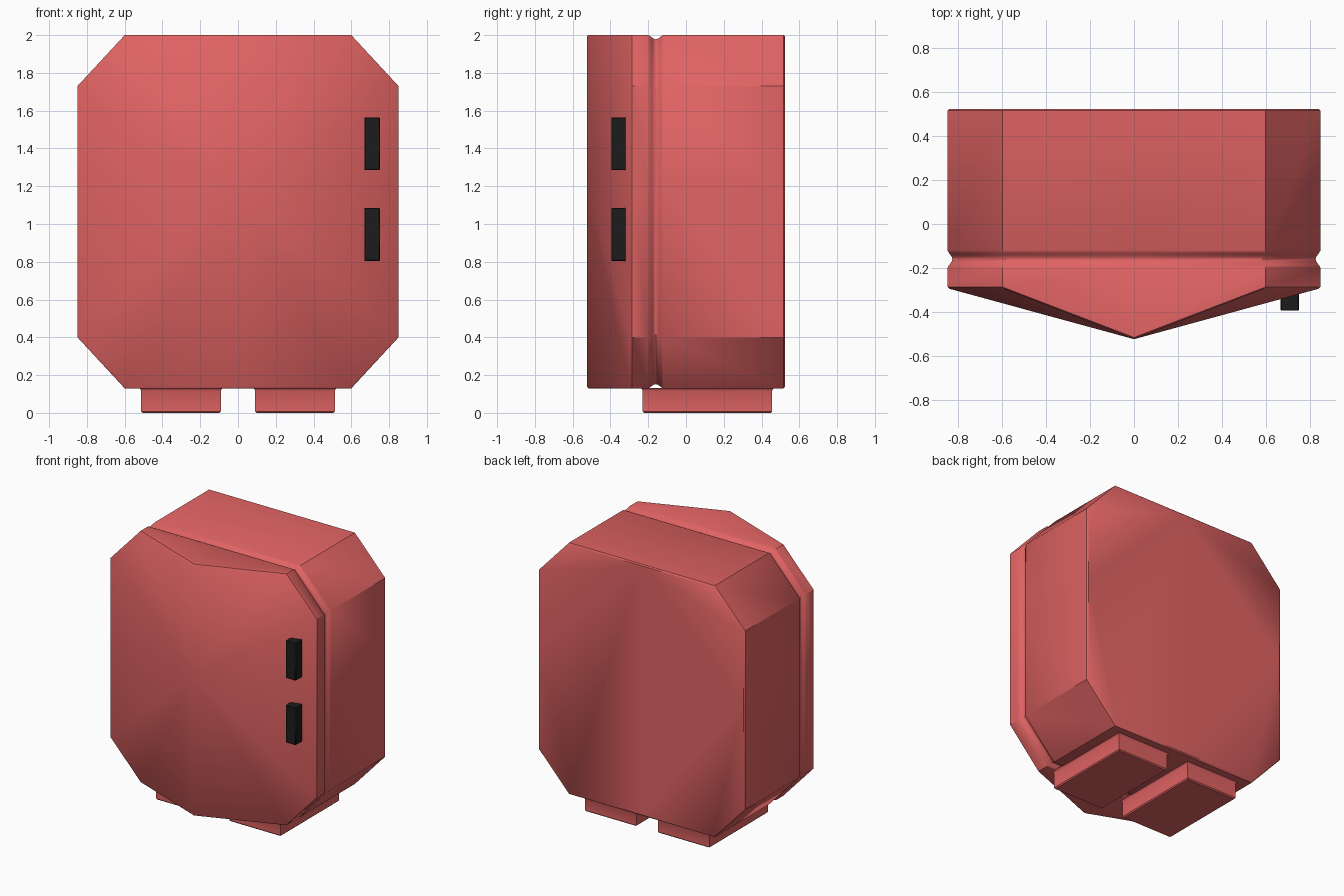
import bpy, bmesh
from math import radians, sin, pi

if "Cube" in bpy.data.objects:
    bpy.data.objects.remove(bpy.data.objects["Cube"])


def material(name, rgb):
    m = bpy.data.materials.new(name)
    m.diffuse_color = (*rgb, 1)
    m.use_nodes = True
    m.node_tree.nodes["Principled BSDF"].inputs["Base Color"].default_value = m.diffuse_color
    return m


red = material("red", (0.75, 0.125, 0.125))
black = material("black", (0.012, 0.012, 0.012))


def finish(name, bm, mat):
    bmesh.ops.recalc_face_normals(bm, faces=bm.faces[:])
    me = bpy.data.meshes.new(name)
    bm.to_mesh(me)
    bm.free()
    me.set_sharp_from_angle(angle=radians(40))
    me.materials.append(mat)
    ob = bpy.data.objects.new(name, me)
    bpy.context.collection.objects.link(ob)
    return ob


def bridge(bm, a, b, smooth=False):
    n = len(a)
    for i in range(n):
        f = bm.faces.new((a[i], a[(i + 1) % n], b[(i + 1) % n], b[i]))
        f.smooth = smooth


# Body: octagonal outline lofted front to back, groove near the front
right = [(0, 2.0), (0.6, 2.0), (0.85, 1.73), (0.85, 1.18),
         (0.85, 0.4), (0.6, 0.13), (0, 0.13)]
outline = right + [(-x, z) for x, z in right[-2:0:-1]]
CZ = 1.065
bm = bmesh.new()


def body_ring(y, inset, ridge_y=None):
    sx, sz = 1 - inset / 0.85, 1 - inset / 0.935
    return [bm.verts.new((x * sx, ridge_y if x == 0 and ridge_y else y, CZ + (z - CZ) * sz))
            for x, z in outline]


front = body_ring(-0.295, 0.008, -0.525)
rings = [front, body_ring(-0.287, 0, -0.517)]
bridge(bm, rings[0], rings[1])
N = 8
for i in range(N + 1):
    t = i / N
    rings.append(body_ring(-0.2 + 0.08 * t, 0.022 * sin(pi * t) ** 1.5))
    bridge(bm, rings[-2], rings[-1], smooth=i > 0)
for y, inset in ((0.517, 0), (0.525, 0.008)):
    rings.append(body_ring(y, inset))
    bridge(bm, rings[-2], rings[-1])
bm.faces.new(rings[-1])

# Pointed door front in four panels meeting at the centre
mid = bm.verts.new((0, -0.525, 1.18))
for idx in ((0, 1, 2, 3), (3, 4, 5, 6), (6, 7, 8, 9), (9, 10, 11, 0)):
    bm.faces.new([front[i] for i in idx] + [mid])
finish("body", bm, red)

# Two feet, slightly flared where they meet the body
for side, label in ((-1, "left"), (1, "right")):
    bm = bmesh.new()
    prev = None
    for z, o in ((0, -0.008), (0.008, 0), (0.118, 0), (0.126, 0.004), (0.133, 0.012)):
        x0, x1, y0, y1 = 0.09 - o, 0.513 + o, -0.23 - o, 0.456 + o
        ring = [bm.verts.new((side * x, y, z))
                for x, y in ((x0, y0), (x1, y0), (x1, y1), (x0, y1))]
        if prev:
            bridge(bm, prev, ring)
        else:
            bm.faces.new(ring)
        prev = ring
    bm.faces.new(prev)
    finish(label + "_foot", bm, red)

# Door handles
for z0, z1, label in ((0.805, 1.085, "lower"), (1.285, 1.565, "upper")):
    bm = bmesh.new()
    bmesh.ops.create_cube(bm, size=1)
    bmesh.ops.scale(bm, vec=(0.083, 0.115, z1 - z0), verts=bm.verts)
    bmesh.ops.bevel(bm, geom=bm.edges[:], offset=0.004, segments=1, affect='EDGES')
    bmesh.ops.translate(bm, vec=(0.71, -0.3375, (z0 + z1) / 2), verts=bm.verts)
    finish(label + "_handle", bm, black)
